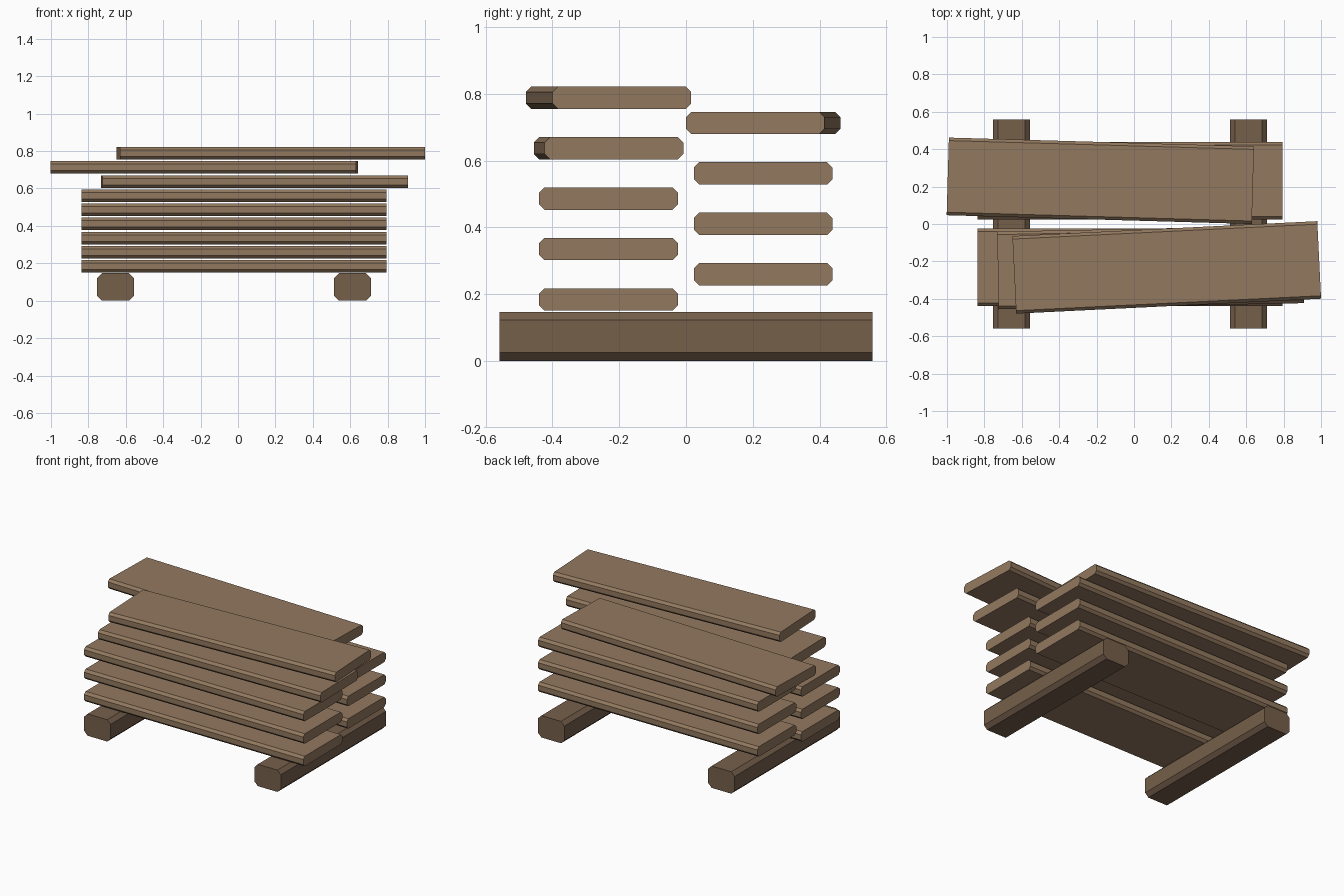
import bpy, bmesh
from math import radians
from mathutils import Matrix

if "Cube" in bpy.data.objects:
    bpy.data.objects.remove(bpy.data.objects["Cube"])


def material(name, rgb):
    m = bpy.data.materials.new(name)
    m.diffuse_color = (*rgb, 1)
    m.use_nodes = True
    m.node_tree.nodes["Principled BSDF"].inputs["Base Color"].default_value = m.diffuse_color
    return m


plank_wood = material("plank_wood", (0.29, 0.19, 0.115))
bearer_wood = material("bearer_wood", (0.18, 0.115, 0.07))


def timber(name, length, width, height, cham, centre, angle, mat):
    """Beam along its local x with its four long edges chamfered, ends flat."""
    bm = bmesh.new()
    w, h = width / 2, height / 2
    section = [(w - cham, -h), (w, -h + cham), (w, h - cham), (w - cham, h),
               (cham - w, h), (-w, h - cham), (-w, cham - h), (cham - w, -h)]
    end = bm.faces.new([bm.verts.new((-length / 2, y, z)) for y, z in section])
    new = bmesh.ops.extrude_face_region(bm, geom=[end], use_keep_orig=True)["geom"]
    bmesh.ops.translate(bm, vec=(length, 0, 0),
                        verts=[v for v in new if isinstance(v, bmesh.types.BMVert)])
    bmesh.ops.recalc_face_normals(bm, faces=bm.faces)
    mesh = bpy.data.meshes.new(name)
    bm.to_mesh(mesh)
    bm.free()
    mesh.materials.append(mat)
    ob = bpy.data.objects.new(name, mesh)
    ob.matrix_world = Matrix.Translation(centre) @ Matrix.Rotation(radians(angle), 4, 'Z')
    bpy.context.collection.objects.link(ob)


# Two bearers on the ground, running front to back
for side, x in (("left", -0.655), ("right", 0.612)):
    timber(f"{side}_bearer", 1.118, 0.196, 0.147, 0.025, (x, 0, 0.0735), 90, bearer_wood)

# Nine planks stacked alternately front and back; the top three are knocked askew
askew = {6: (0.0885, 1.15), 7: (-0.18, -1.65), 8: (0.175, 2.8)}
for i in range(9):
    x, angle = askew.get(i, (-0.022, 0))
    y = 0.231 if i % 2 else -0.232
    row = "back" if i % 2 else "front"
    timber(f"{row}_plank_{i + 1}", 1.632, 0.415, 0.067, 0.016,
           (x, y, 0.184 + 0.0755 * i), angle, plank_wood)
